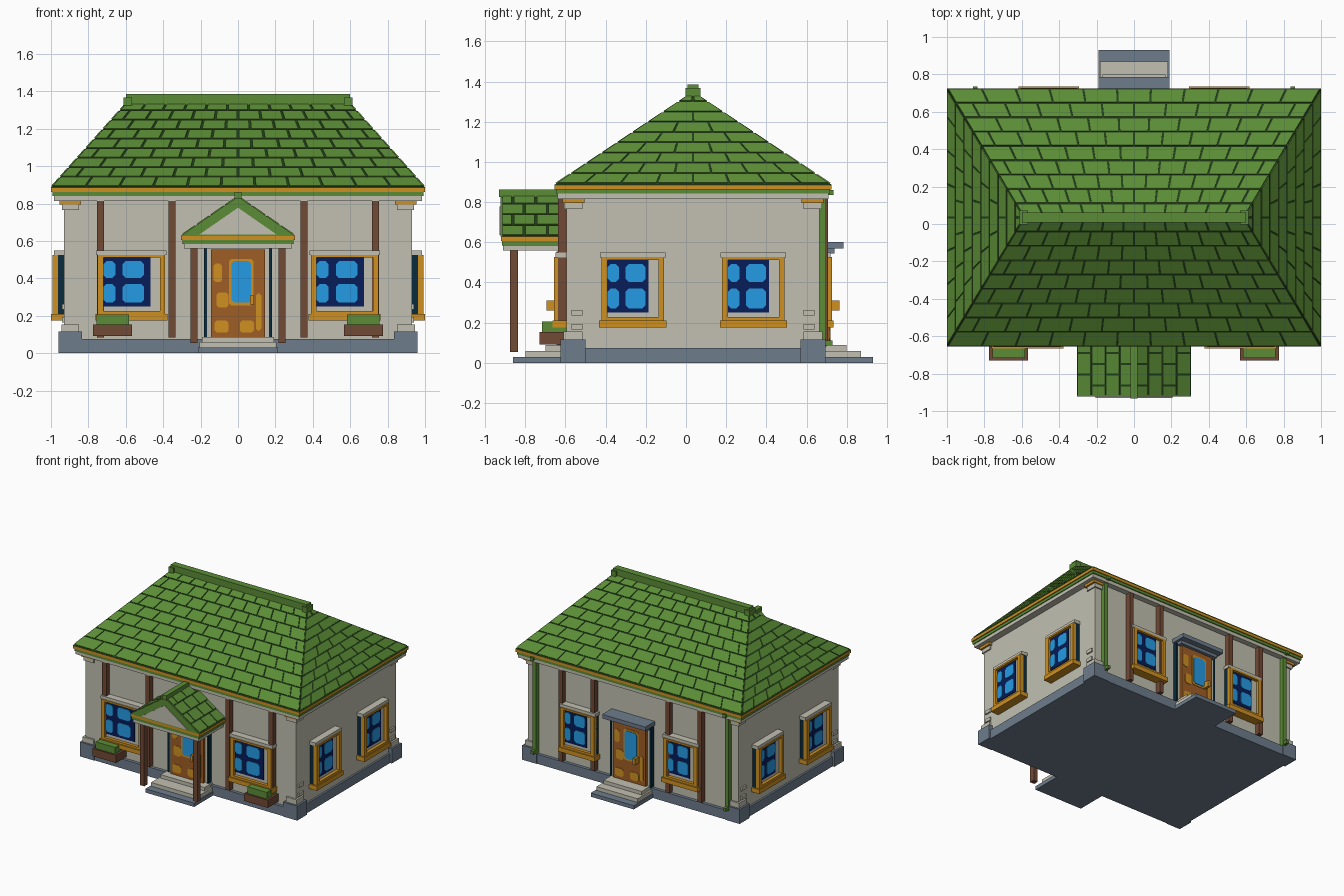
import bpy, bmesh, math
from mathutils import Vector, Matrix

if "Cube" in bpy.data.objects:
    bpy.data.objects.remove(bpy.data.objects["Cube"])

PALETTE = {
    "plaster": (0.54, 0.53, 0.44), "slate": (0.155, 0.205, 0.265),
    "leaf green": (0.105, 0.265, 0.037), "dark green": (0.016, 0.052, 0.01),
    "ochre": (0.62, 0.28, 0.015), "timber": (0.165, 0.067, 0.036),
    "navy": (0.002, 0.012, 0.1), "sky blue": (0.018, 0.33, 0.78),
    "door brown": (0.35, 0.112, 0.018), "deep teal": (0.003, 0.024, 0.045),
}
MATS = {}
for key, rgb in PALETTE.items():
    MATS[key] = bpy.data.materials.new(key)
    MATS[key].diffuse_color = (*rgb, 1)

CENTRE = Vector((0, 0.035, 0))   # middle of the house body
FRONT, RIGHT, BACK, LEFT = 0, 90, 180, 270
WX, WY = 0.93, 0.63              # half sizes of the walls


def slab(u0, u1, d0, d1, z0, z1, cut=0):
    """Block seen from outside a wall: u sideways, d outward; cut clips the corners."""
    if cut:
        pts = [(u0 + cut, z0), (u1 - cut, z0), (u1, z0 + cut), (u1, z1 - cut),
               (u1 - cut, z1), (u0 + cut, z1), (u0, z1 - cut), (u0, z0 + cut)]
    else:
        pts = [(u0, z0), (u1, z0), (u1, z1), (u0, z1)]
    return [Vector((u, -d0, z)) for u, z in pts], Vector((0, d0 - d1, 0))


def block(hx, hy, z0, z1):
    return slab(-hx, hx, -hy, hy, z0, z1)


def build(name, colour, solids, side=FRONT):
    """One object from a list of extruded polygons, turned to face a side."""
    bm = bmesh.new()
    for pts, off in solids:
        a = [bm.verts.new(p) for p in pts]
        b = [bm.verts.new(p + off) for p in pts]
        bm.faces.new(a)
        bm.faces.new(b[::-1])
        for i in range(len(a)):
            j = (i + 1) % len(a)
            bm.faces.new((a[j], a[i], b[i], b[j]))
    bmesh.ops.recalc_face_normals(bm, faces=bm.faces)
    bm.transform(Matrix.Translation(CENTRE) @ Matrix.Rotation(math.radians(side), 4, 'Z'))
    me = bpy.data.meshes.new(name)
    bm.to_mesh(me)
    bm.free()
    me.materials.append(MATS[colour])
    ob = bpy.data.objects.new(name, me)
    bpy.context.collection.objects.link(ob)
    return ob


def shingles(a, b, c, d, rows, cols=0, tile=0.17, gap=0.011, thick=0.005):
    """Staggered tiles on the slope a-b (eave) to d-c (top); cols=0 fits each row by tile width."""
    a, b, c, d = map(Vector, (a, b, c, d))
    n = (b - a).cross(d - a).normalized() * thick
    at = lambda s, t: a.lerp(b, s).lerp(d.lerp(c, s), t)
    rise = ((c + d) / 2 - (a + b) / 2).length
    out = []
    for r in range(rows):
        t0, t1 = r / rows + gap / rise, (r + 1) / rows
        width = (at(1, (t0 + t1) / 2) - at(0, (t0 + t1) / 2)).length
        h = gap / 2 / width
        if cols:
            cuts = [k / cols for k in range(cols + 1)]
            if r % 2:
                cuts = [0] + [(k + 0.5) / cols for k in range(cols)] + [1]
        else:
            # joints mirrored about the middle, staggered from row to row
            step = tile / width
            mids = [(k + 0.5 * (r % 2)) * step for k in range(-9, 9)]
            cuts = [0] + [0.5 + m for m in mids if abs(m) < 0.5 - 0.2 * step] + [1]
        for s0, s1 in zip(cuts, cuts[1:]):
            if s1 - s0 > 2.5 * h:
                out.append(([at(s0 + h, t0), at(s1 - h, t0), at(s1 - h, t1), at(s0 + h, t1)], n))
    return out


# Walls, plinth and eave bands
build("walls", "plaster", [block(WX, WY, 0.05, 0.83)])
build("plinth", "slate", [block(0.945, 0.655, 0, 0.075)])
build("eave_soffit", "plaster", [block(0.985, 0.675, 0.815, 0.842)])
build("eave_gutter", "leaf green", [block(0.992, 0.683, 0.842, 0.863)])
build("eave_trim", "ochre", [block(1.0, 0.69, 0.863, 0.886)])

# Corner blocks, capitals and brackets
feet, caps, brackets = [], [], []
for sx in (-1, 1):
    for sy in (-1, 1):
        corner = lambda xo, xi, yo, yi, z0, z1: slab(
            *sorted((sx * xo, sx * xi)), *sorted((sy * yo, sy * yi)), z0, z1)
        feet.append(corner(0.96, 0.835, 0.66, 0.535, 0, 0.115))
        caps.append(corner(0.945, 0.85, 0.645, 0.55, 0.115, 0.155))
        caps.append(corner(0.94, 0.85, 0.642, 0.55, 0.765, 0.795))
        brackets.append(corner(0.955, 0.84, 0.65, 0.54, 0.795, 0.815))
build("corner_feet", "slate", feet)
build("corner_capitals", "plaster", caps)
build("corner_brackets", "ochre", brackets)
for side in (LEFT, RIGHT):
    build("corner_bricks", "plaster", [slab(s * 0.577 - 0.028, s * 0.577 + 0.028, WX - 0.01, WX + 0.012, z, z + 0.028)
                                       for s in (-1, 1) for z in (0.165, 0.235)], side)

# Hipped main roof with tiles and ridge cap
EX, EY, EZ, RX, RZ = 1.0, 0.69, 0.886, 0.59, 1.345
bm = bmesh.new()
e = [bm.verts.new((x, y, EZ)) for x, y in ((-EX, -EY), (EX, -EY), (EX, EY), (-EX, EY))]
l, r = [bm.verts.new((x, 0, RZ)) for x in (-RX, RX)]
for f in ((e[0], e[1], r, l), (e[1], e[2], r), (e[2], e[3], l, r), (e[3], e[0], l), e[::-1]):
    bm.faces.new(f)
bm.transform(Matrix.Translation(CENTRE))
me = bpy.data.meshes.new("roof_base")
bm.to_mesh(me)
bm.free()
me.materials.append(MATS["dark green"])
bpy.context.collection.objects.link(bpy.data.objects.new("roof_base", me))
for side in (FRONT, BACK):
    build("roof_tiles_long", "leaf green", shingles(
        (-EX, -EY, EZ), (EX, -EY, EZ), (RX, 0, RZ), (-RX, 0, RZ), 9, 11), side)
for side in (RIGHT, LEFT):
    build("roof_tiles_hip", "leaf green", shingles(
        (-EY, -EX, EZ), (EY, -EX, EZ), (0.01, -RX, RZ), (-0.01, -RX, RZ), 9), side)
build("ridge_cap", "leaf green", [block(0.6, 0.027, 1.32, 1.385)]
      + [slab(s * 0.59 - 0.022, s * 0.59 + 0.022, -0.038, 0.038, 1.325, 1.368) for s in (-1, 1)])


def window(u, d, w, side):
    h = w / 2
    build("window_jamb", "deep teal", [slab(u - h, u + h, d - 0.02, d + 0.032, 0.2, 0.525)], side)
    build("window_lining", "plaster", [slab(u - h + 0.02, u + h - 0.02, d, d + 0.037, 0.225, 0.515),
                                       slab(u - h - 0.008, u + h + 0.008, d - 0.01, d + 0.055, 0.525, 0.55)], side)
    g = u - h + 0.03
    build("window_glass", "navy", [slab(g, u + h - 0.077, d, d + 0.042, 0.25, 0.513)], side)
    k = w / 0.36
    build("window_panes", "sky blue", [slab(g + a * k, g + b * k, d, d + 0.046, z0, z1, 0.016)
                                       for a, b in ((0.0, 0.065), (0.103, 0.218))
                                       for z0, z1 in ((0.27, 0.37), (0.403, 0.492))], side)
    build("window_frame", "ochre", [slab(u - h, u - h + 0.03, d + 0.03, d + 0.062, 0.2, 0.526),
                                    slab(u + h - 0.028, u + h, d + 0.03, d + 0.062, 0.2, 0.526),
                                    slab(u - h, u + h, d + 0.03, d + 0.062, 0.2, 0.227),
                                    slab(u - h, u + h, d + 0.03, d + 0.062, 0.512, 0.526)], side)
    build("window_sill", "ochre", [slab(u - h - 0.012, u + h + 0.012, d - 0.01, d + 0.07, 0.175, 0.21)], side)


def door(side):
    d = WY
    build("door_jambs", "plaster", [slab(-0.175, 0.175, d - 0.02, d + 0.03, 0.08, 0.565)], side)
    build("door_edges", "deep teal", [slab(min(s * .167, s * .182), max(s * .167, s * .182), d, d + 0.035, 0.08, 0.56)
                                      for s in (-1, 1)], side)
    build("door_leaf", "door brown", [slab(-0.145, 0.145, d, d + 0.05, 0.085, 0.555)], side)
    build("door_panels", "ochre", [slab(*p, d + 0.04, d + 0.054, *q, 0.012) for p, q in (
        ((-0.125, -0.05), (0.11, 0.175)), ((0.01, 0.085), (0.11, 0.175)),
        ((-0.115, -0.05), (0.245, 0.325)), ((-0.13, -0.085), (0.38, 0.48)),
        ((-0.048, 0.083), (0.255, 0.505)), ((0.095, 0.125), (0.12, 0.32)))], side)
    build("door_glass", "sky blue", [slab(-0.035, 0.07, d + 0.04, d + 0.058, 0.27, 0.492, 0.015)], side)
    build("door_handle", "ochre", [slab(0.065, 0.085, d + 0.04, d + 0.1, 0.26, 0.31)], side)


# Windows on all four walls, doors and timber studs front and back
for side, u, w, studs in ((FRONT, 0.57, 0.36, (0.735, 0.353)), (BACK, 0.455, 0.3, (0.615, 0.33))):
    for s in (-1, 1):
        window(s * u, WY, w, side)
    door(side)
    build("timber_studs", "timber", [slab(s * x - 0.018, s * x + 0.018, WY - 0.01, WY + 0.042, 0.085, 0.815)
                                     for s in (-1, 1) for x in studs], side)
for side in (RIGHT, LEFT):
    for s in (-1, 1):
        window(s * 0.3, WX, 0.31, side)

# Front and back steps
for side, w, ds in ((FRONT, 0.215, (0.895, 0.835, 0.735)), (BACK, 0.19, (0.895, 0.835, 0.765))):
    build("bottom_step", "slate", [slab(-w, w, 0.6, ds[0], 0, 0.03)], side)
    build("upper_steps", "plaster", [slab(-w + 0.008, w - 0.008, 0.6, ds[1], 0.03, 0.06),
                                     slab(-w + 0.022, w - 0.022, 0.6, ds[2], 0.06, 0.088)], side)

# Back canopy and drain pipes
build("back_canopy", "slate", [slab(-0.19, 0.19, 0.62, 0.75, 0.57, 0.602),
                               slab(-0.17, 0.17, 0.62, 0.705, 0.545, 0.57)], BACK)
pipes = []
for s in (-1, 1):
    u = s * 0.85
    pipes += [slab(u - 0.016, u + 0.016, WY - 0.01, WY + 0.033, 0.08, 0.82),
              slab(u - 0.012, u + 0.012, WY, 0.695, 0.085, 0.11),
              slab(u - 0.012, u + 0.012, WY, 0.7, 0.835, 0.86)]
build("drain_pipes", "leaf green", pipes, BACK)

# Porch: posts, beams, gable roof, pediment
PD, PX, PZ, PT = 0.955, 0.305, 0.628, 0.838
build("porch_posts", "timber", [slab(s * 0.235 - 0.019, s * 0.235 + 0.019, 0.87, 0.91, 0.055, 0.565) for s in (-1, 1)])
build("porch_beam", "plaster", [slab(-0.29, 0.29, 0.6, PD - 0.01, 0.56, 0.585)])
build("porch_band", "leaf green", [slab(-0.298, 0.298, 0.6, PD - 0.004, 0.585, 0.606)])
build("porch_trim", "ochre", [slab(-PX, PX, 0.6, PD, 0.606, PZ)])


def gable(hx, z0, z1, d0, d1):
    return [Vector((-hx, -d0, z0)), Vector((hx, -d0, z0)), Vector((0, -d0, z1))], Vector((0, d0 - d1, 0))


build("porch_roof_base", "dark green", [gable(PX, PZ, PT, 0.6, PD - 0.006)])
build("porch_gable_front", "leaf green", [gable(PX, PZ, PT, PD - 0.006, PD + 0.003)])
build("porch_pediment", "plaster", [gable(0.205, PZ + 0.008, 0.778, PD, PD + 0.009)])
build("porch_tiles", "leaf green",
      shingles((PX, -PD, PZ), (PX, -0.61, PZ), (0, -0.61, PT), (0, -PD, PT), 4, 3)
      + shingles((-PX, -0.61, PZ), (-PX, -PD, PZ), (0, -PD, PT), (0, -0.61, PT), 4, 3))
build("porch_ridge", "leaf green", [slab(-0.02, 0.02, 0.61, PD + 0.012, 0.825, 0.862)])

# Planters under the front windows
for s in (-1, 1):
    u = s * 0.67
    build("planter_box", "timber", [slab(u - 0.104, u + 0.104, 0.62, 0.765, 0.092, 0.153)])
    build("planter_hedge", "leaf green", [slab(u - 0.086, u + 0.086, 0.63, 0.752, 0.15, 0.206)])

for m in bpy.data.materials:
    if m.users and not m.is_grease_pencil:
        m.use_nodes = True
        m.node_tree.nodes["Principled BSDF"].inputs["Base Color"].default_value = m.diffuse_color
